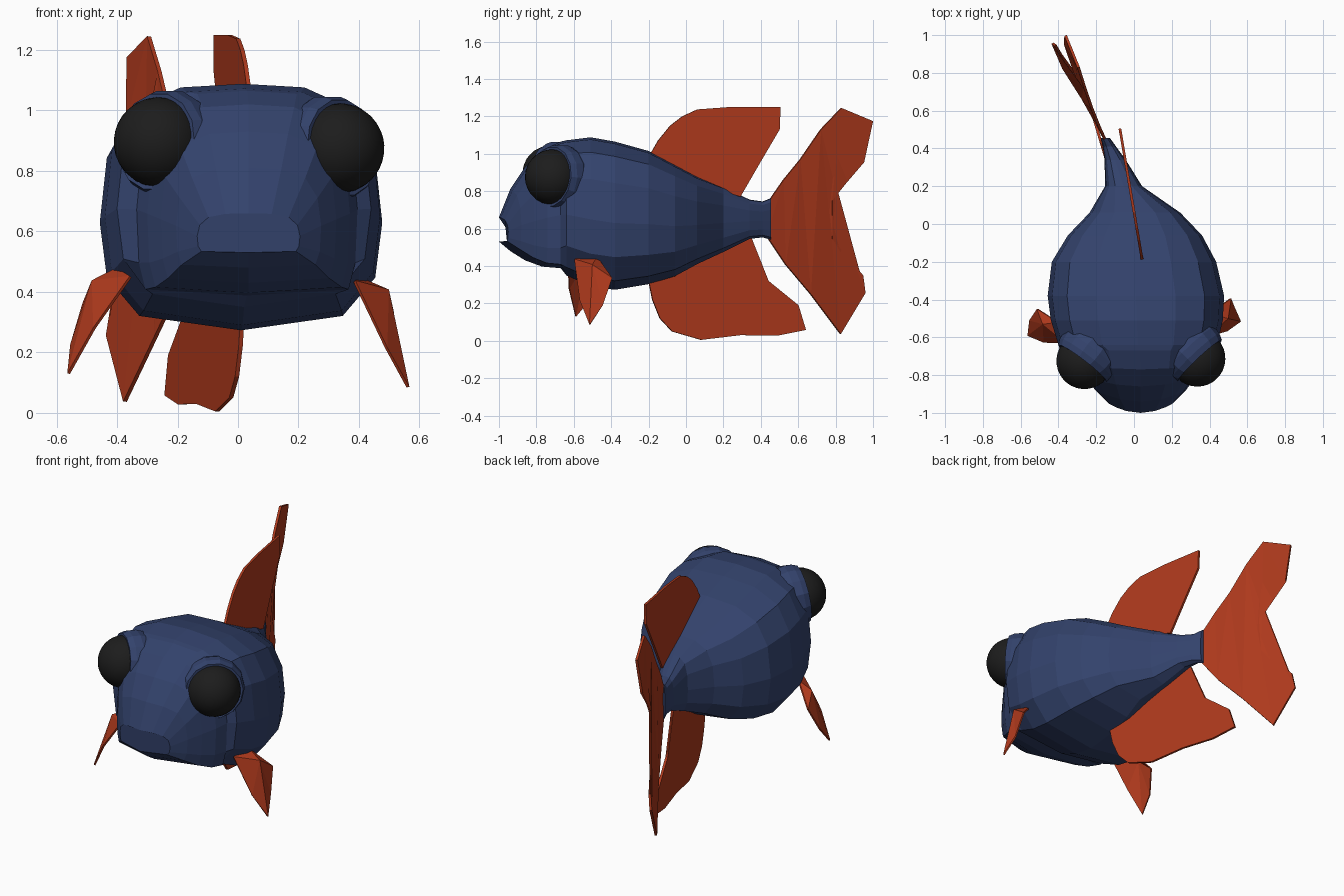
import bpy, bmesh, math
from mathutils import Vector

if "Cube" in bpy.data.objects:
    bpy.data.objects.remove(bpy.data.objects["Cube"])


def material(name, rgb):
    m = bpy.data.materials.new(name)
    m.diffuse_color = (*rgb, 1)
    m.use_nodes = True
    m.node_tree.nodes["Principled BSDF"].inputs["Base Color"].default_value = m.diffuse_color
    return m


BLUE = material("blue_scales", (0.033, 0.055, 0.15))
RED = material("red_fin", (0.43, 0.042, 0.012))
BLACK = material("black_eye", (0.012, 0.012, 0.012))


def finish(bm, name, mat):
    bmesh.ops.recalc_face_normals(bm, faces=bm.faces)
    me = bpy.data.meshes.new(name)
    bm.to_mesh(me)
    bm.free()
    me.materials.append(mat)
    ob = bpy.data.objects.new(name, me)
    bpy.context.collection.objects.link(ob)
    return ob


def skin(bm, rings, cap=True):
    """Bridge closed rings of points with quads."""
    vs = [[bm.verts.new(p) for p in r] for r in rings]
    n = len(vs[0])
    for a, b in zip(vs, vs[1:]):
        for i in range(n):
            j = (i + 1) % n
            bm.faces.new((a[i], a[j], b[j], b[i]))
    if cap:
        bm.faces.new(vs[0][::-1])
        bm.faces.new(vs[-1])


# Half cross-sections (width fraction, height fraction), top to bottom
HEAD = [(0, 1), (.45, .985), (.78, .9), (.95, .7), (1, .42), (.98, .16), (.92, .03), (0, 0)]
BODY = [(0, 1), (.45, .985), (.78, .9), (.95, .72), (1, .45), (.95, .22), (.72, .06), (0, 0)]


def section(prof, y, cx, hw, lo, hi, bulge):
    full = prof + [(-u, v) for u, v in prof[-2:0:-1]]
    return [(cx + u * hw, y + bulge * u * u, lo + v * (hi - lo)) for u, v in full]


# Head and body: centre y, centre x, half width, bottom, top, sweep-back
head_rings = [
    (-1.0, .035, .17, .53, .66, .05),
    (-.94, .035, .24, .48, .81, .06),
    (-.86, .035, .29, .43, .93, .05),
    (-.77, .035, .335, .397, 1.02, .03),
    (-.67, .03, .365, .388, 1.065, 0),
]
body_rings = [
    (-.64, .02, .42, .35, 1.072, 0),
    (-.51, .015, .455, .29, 1.088, 0),
    (-.38, .01, .467, .273, 1.065, 0),
    (-.2, 0, .435, .303, 1.015, 0),
    (-.06, .005, .355, .345, .94, 0),
    (.06, .005, .24, .41, .875, 0),
    (.2, -.055, .098, .475, .82, 0),
    (.34, -.1, .056, .545, .755, 0),
    (.41, -.13, .035, .553, .745, 0),
    (.455, -.152, .025, .54, .763, 0),
]
bm = bmesh.new()
skin(bm, [section(HEAD, *r) for r in head_rings] + [section(BODY, *r) for r in body_rings])
finish(bm, "body", BLUE)

# Eyes and their raised sockets
for side, c, axis in (("left", (-.262, -.725, .895), (-.6, -.78, .12)),
                      ("right", (.335, -.712, .875), (.68, -.72, .1))):
    c = Vector(c)
    q = Vector(axis).to_track_quat('Z', 'Y')
    bpy.ops.mesh.primitive_uv_sphere_add(segments=28, ring_count=16, radius=.149,
                                         location=c, rotation=q.to_euler())
    eye = bpy.context.object
    eye.name = side + "_eye"
    eye.data.materials.append(BLACK)
    bpy.ops.object.shade_smooth()
    bm = bmesh.new()
    rings = []
    for r, h in ((.14, .015), (.162, .018), (.176, -.015), (.18, -.06), (.165, -.12)):
        rings.append([c + q @ Vector((r * math.cos(a), r * math.sin(a), h))
                      for a in (i * math.tau / 14 for i in range(14))])
    skin(bm, rings)
    finish(bm, side + "_eye_socket", BLUE)


def fin(name, outline, x_at):
    """Thin sheet from a side outline (y, z), bent sideways by x_at(y, z)."""
    bm = bmesh.new()
    f = bm.faces.new([bm.verts.new((0, y, z)) for y, z in outline])
    bmesh.ops.triangulate(bm, faces=[f])
    for v in bm.verts:
        v.co.x = x_at(v.co.y, v.co.z)
    thicken(finish(bm, name, RED), .014)


def thicken(ob, t):
    mod = ob.modifiers.new("thickness", 'SOLIDIFY')
    mod.thickness = t
    mod.offset = 0


# Fins on the centre line
fin("dorsal_fin",
    [(-.19, 1.0), (-.15, 1.07), (-.085, 1.15), (-.02, 1.2), (.06, 1.237), (.235, 1.25),
     (.505, 1.25), (.5, 1.13), (.4, .96), (.29, .77), (.06, .85)],
    lambda y, z: .04 - .17 * (y + .17))
fin("belly_fin",
    [(-.2, .32), (-.18, .22), (-.14, .12), (-.075, .05), (.08, .005), (.29, .03), (.49, .028),
     (.64, .058), (.6, .19), (.44, .32), (.39, .42), (.345, .56), (.06, .43)],
    lambda y, z: -.045 - .3 * y)
fin("tail_fin",
    [(.43, .73), (.52, .86), (.61, .97), (.72, 1.13), (.83, 1.245), (.998, 1.175), (.95, .955),
     (.78, .75), (.78, .545), (.945, .35), (.957, .256), (.825, .037), (.665, .25),
     (.53, .41), (.43, .56)],
    lambda y, z: -.155 - (y - .45) * (.59 - .18 * z))

# Folded side fins: ridge point first, then the rim
side_fins = {
    "left_side_fin": [(-.48, -.53, .435), (-.355, -.63, .45), (-.40, -.52, .475), (-.51, -.45, .36),
                      (-.55, -.51, .225), (-.56, -.59, .13), (-.475, -.625, .28)],
    "right_side_fin": [(.495, -.5, .405), (.385, -.595, .435), (.40, -.475, .445), (.51, -.395, .335),
                       (.53, -.445, .19), (.562, -.515, .085), (.49, -.565, .215)],
}
for name, pts in side_fins.items():
    bm = bmesh.new()
    v = [bm.verts.new(p) for p in pts]
    for i in range(1, 7):
        bm.faces.new((v[0], v[i], v[i % 6 + 1]))
    thicken(finish(bm, name, RED), .01)
